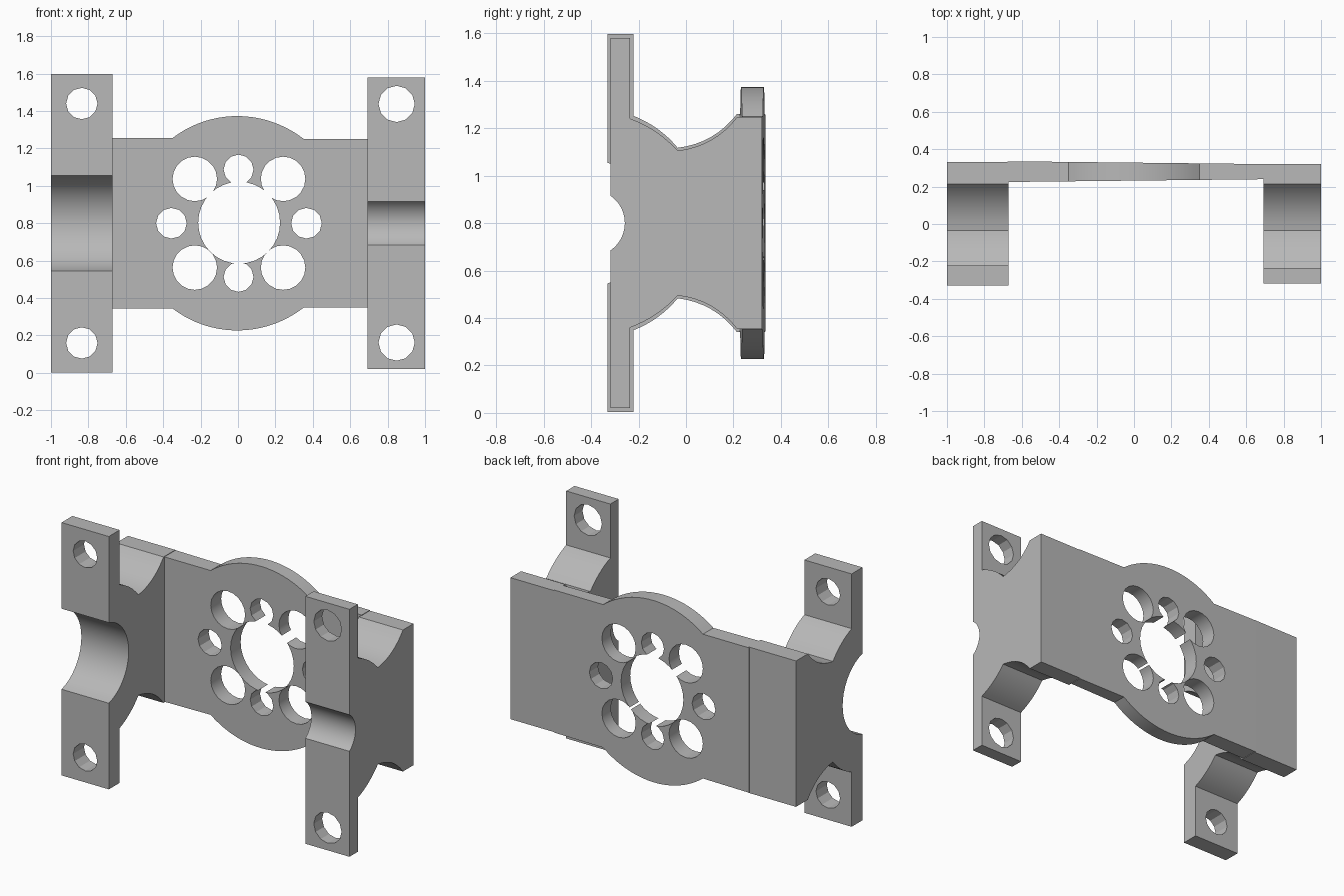
import bpy
import bmesh
from math import sin, cos, pi, asin, radians
from mathutils import Vector

if "Cube" in bpy.data.objects:
    bpy.data.objects.remove(bpy.data.objects["Cube"])

MID = 0.8  # height of the mirror line

grey = bpy.data.materials.new("plain grey")
grey.use_nodes = True
grey.diffuse_color = (0.48, 0.48, 0.48, 1)
grey.node_tree.nodes["Principled BSDF"].inputs["Base Color"].default_value = (0.48, 0.48, 0.48, 1)


def prism(name, points, depth):
    """Solid from a closed outline of 3D points, pushed along depth."""
    bm = bmesh.new()
    face = bm.faces.new([bm.verts.new(p) for p in points])
    moved = bmesh.ops.extrude_face_region(bm, geom=[face])["geom"]
    bmesh.ops.translate(bm, vec=depth, verts=[v for v in moved if isinstance(v, bmesh.types.BMVert)])
    bmesh.ops.recalc_face_normals(bm, faces=bm.faces)
    mesh = bpy.data.meshes.new(name)
    bm.to_mesh(mesh)
    bm.free()
    mesh.materials.append(grey)
    obj = bpy.data.objects.new(name, mesh)
    bpy.context.collection.objects.link(obj)
    return obj


def circle_arc(cx, cy, r, start, end, steps):
    angles = [start + (end - start) * i / steps for i in range(steps + 1)]
    return [(cx + r * cos(a), cy + r * sin(a)) for a in angles]


def bowed(p, q, bow, steps=8):
    """Shallow curve from p to q, bowing up by a small amount."""
    p, q = Vector(p), Vector(q)
    side = Vector((p.y - q.y, q.x - p.x)).normalized()
    return [tuple(p.lerp(q, i / steps) + side * bow * (1 - (2 * i / steps - 1) ** 2))
            for i in range(steps + 1)]


def drill(obj, x, z, r, sides):
    """Cut a round hole straight through along y."""
    ring = circle_arc(x, MID + z, r, 0, 2 * pi, sides)[:-1]
    cutter = prism("hole_cutter", [(px, -1, pz) for px, pz in ring], (0, 2, 0))
    cutter.hide_render = True
    mod = obj.modifiers.new("hole", 'BOOLEAN')
    mod.operation, mod.solver, mod.object = 'DIFFERENCE', 'EXACT', cutter
    bpy.context.view_layer.objects.active = obj
    bpy.ops.object.modifier_apply(modifier=mod.name)
    bpy.data.objects.remove(cutter)


def bracket(name, x0, x1, front, back, flange_back, height, wall, notch, grow, hole_x, hole_z, hole_r):
    # upper half of the side profile: flange, two scooped curves, wall
    upper = [(front, height), (flange_back, height)]
    upper += bowed((flange_back, 0.44 + grow), (-0.035, 0.305 + grow), 0.015)
    upper += bowed((-0.035, 0.305 + grow), (0.215, wall), -0.03)[1:]
    upper += [(back, wall)]
    lower = [(y, -z) for y, z in reversed(upper)]
    # round bearing notch in the front
    a = asin(notch[0] / notch[1])
    centre = front - notch[1] * cos(a)
    seat = circle_arc(centre, 0, notch[1], -a, a, 18)
    obj = prism(name, [(x0, y, MID + z) for y, z in upper + lower + seat], (x1 - x0, 0, 0))
    for side in (1, -1):
        drill(obj, hole_x, side * hole_z, hole_r, 12)
    return obj


# End brackets with screw flanges
right = bracket("right_bracket", -1.0, -0.67, -0.33, 0.332, -0.222, 0.797, 0.46,
                (0.254, 0.262), 0.012, -0.835, 0.64, 0.084)
left = bracket("left_bracket", 0.692, 1.0, -0.318, 0.321, -0.235, 0.78, 0.446,
               (0.115, 0.14), 0.0, 0.848, 0.638, 0.097)

# Back plate with a round bulge above and below
edge, boss = 0.453, 0.573
a = asin(edge / boss)
top = [(0.695, edge)] + circle_arc(0, 0, boss, a, pi - a, 20) + [(-0.675, edge)]
outline = top + [(x, -z) for x, z in reversed(top)]
plate = prism("back_plate", [(x, 0.235, MID + z) for x, z in outline], (0, 0.092, 0))

# Slight taper of the plate towards the left end
for v in plate.data.vertices:
    x, y, z = v.co
    v.co.y = 0.28 + (0.048 - 0.011 * x) * (1 if y > 0.28 else -1)
    v.co.z = MID + (z - MID) * (1 - 0.012 * x)

# Centre bore, four large and four small holes
drill(plate, 0.006, 0.003, 0.219, 32)
for sx in (1, -1):
    for sz in (1, -1):
        drill(plate, 0.005 + sx * 0.236, sz * 0.237, 0.119, 20)
    drill(plate, 0.005 + sx * 0.361, 0, 0.082, 12)
    drill(plate, 0.003, sx * 0.287, 0.08, 12)

# Smooth curved walls, crisp edges
bpy.ops.object.select_all(action='DESELECT')
for obj in (left, right, plate):
    obj.select_set(True)
bpy.context.view_layer.objects.active = plate
bpy.ops.object.shade_smooth_by_angle(angle=radians(25))
